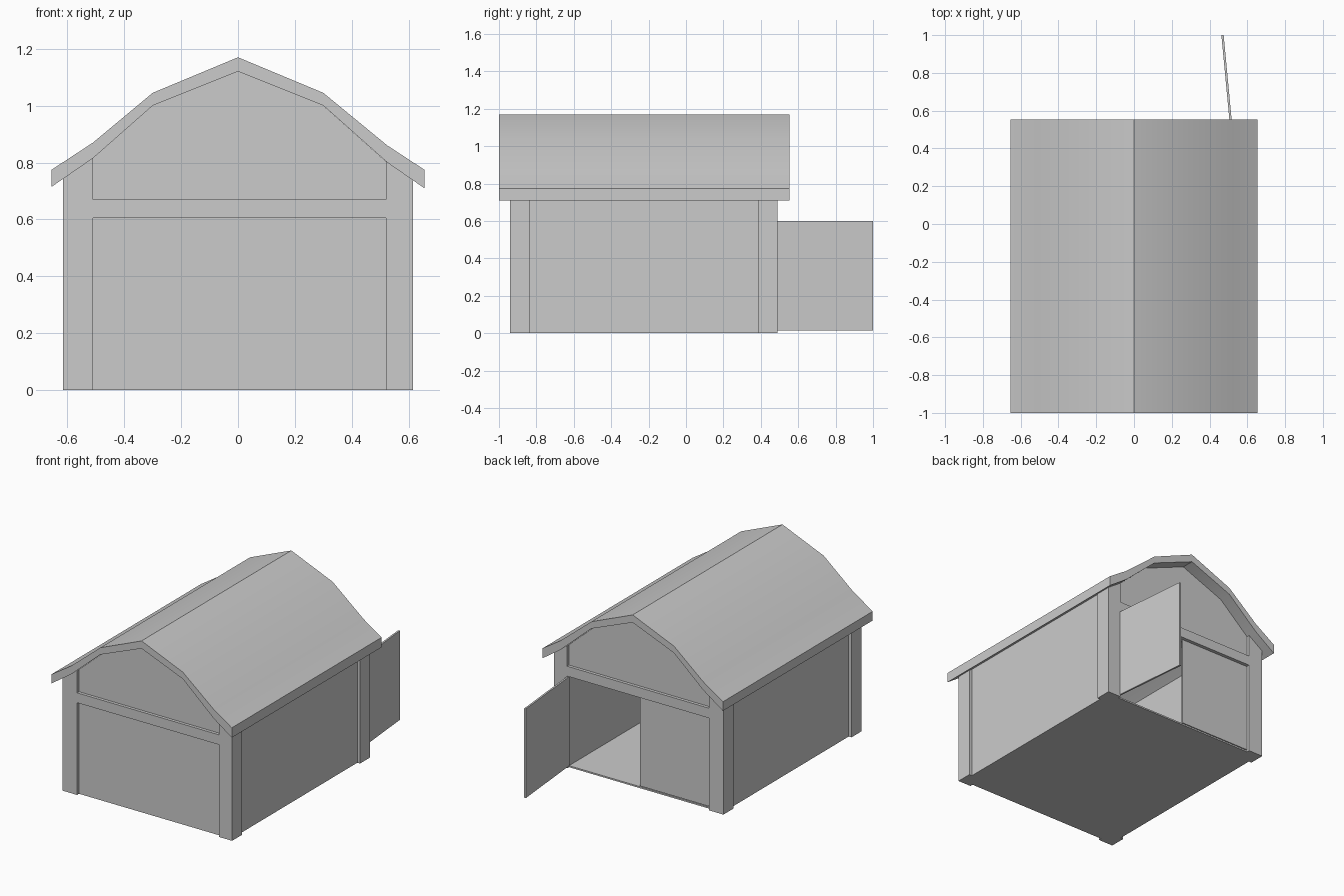
import bpy, bmesh, math

if "Cube" in bpy.data.objects:
    bpy.data.objects.remove(bpy.data.objects["Cube"])

def extrude_profile(name, pts, y0, y1):
    """Extrude an x/z outline along y."""
    bm = bmesh.new()
    a = [bm.verts.new((x, y0, z)) for x, z in pts]
    b = [bm.verts.new((x, y1, z)) for x, z in pts]
    n = len(pts)
    bm.faces.new(a)
    bm.faces.new(b[::-1])
    for i in range(n):
        j = (i + 1) % n
        bm.faces.new((a[i], b[i], b[j], a[j]))
    bmesh.ops.recalc_face_normals(bm, faces=bm.faces[:])
    me = bpy.data.meshes.new(name)
    bm.to_mesh(me)
    bm.free()
    ob = bpy.data.objects.new(name, me)
    bpy.context.collection.objects.link(ob)
    return ob

def box(name, x0, x1, y0, y1, z0, z1):
    return extrude_profile(name, [(x0, z0), (x1, z0), (x1, z1), (x0, z1)], y0, y1)

FRONT, BACK, POST, RECESS = -0.94, 0.49, 0.103, 0.02
LEFT, RIGHT = -0.51, 0.52

# Gambrel roof
outer = [(-.655, .775), (-.51, .87), (-.30, 1.045), (0, 1.17),
         (.30, 1.045), (.525, .86), (.655, .775)]
inner = [(-.655, .715), (-.51, .815), (-.30, 1.0), (0, 1.12),
         (.30, 1.0), (.525, .80), (.655, .71)]
roof = extrude_profile("roof", outer + inner[::-1], -1.0, 0.553)
bpy.context.view_layer.objects.active = roof
roof.select_set(True)
bpy.ops.object.shade_smooth_by_angle(angle=math.radians(30))

# Corner posts with sloped tops, and the recessed side walls between them
left_post = [(-.615, 0), (LEFT, 0), (LEFT, .815), (-.615, .743)]
right_post = [(.615, 0), (RIGHT, 0), (RIGHT, .804), (.615, .738)]
for side, outline in (("left", left_post), ("right", right_post)):
    extrude_profile(side + "_front_post", outline, FRONT, FRONT + POST)
    extrude_profile(side + "_back_post", outline, BACK - POST, BACK)
    s = RECESS if side == "left" else -RECESS
    wall = [(outline[0][0] + s, 0), outline[1], outline[2],
            (outline[3][0] + s, outline[3][1] + RECESS * .68)]
    extrude_profile(side + "_side_wall", wall, FRONT + POST, BACK - POST)

# Cross beams and recessed gables at both ends
gable = [(LEFT, .66), (LEFT, .815)] + inner[2:5] + [(RIGHT, .804), (RIGHT, .66)]
box("front_beam", LEFT, RIGHT, FRONT, FRONT + POST, .605, .67)
box("back_beam", LEFT, RIGHT, BACK - POST, BACK, .605, .67)
extrude_profile("front_gable", gable, FRONT + RECESS, FRONT + POST)
extrude_profile("back_gable", gable, BACK - POST, BACK - RECESS)

# Front wall panel and floor
box("front_wall", LEFT, RIGHT, FRONT + RECESS, FRONT + POST, 0, .605)
box("floor", -.595, .595, FRONT + RECESS, BACK - RECESS, 0, .01)

# Back doors: one closed, one swung open
box("closed_door", LEFT, 0.005, BACK - RECESS - .012, BACK - RECESS, .015, .603)
door = box("open_door", -.006, .006, 0, .524, .015, .6)
door.location = (.518, .478, 0)
door.rotation_euler = (0, 0, math.radians(5.4))
